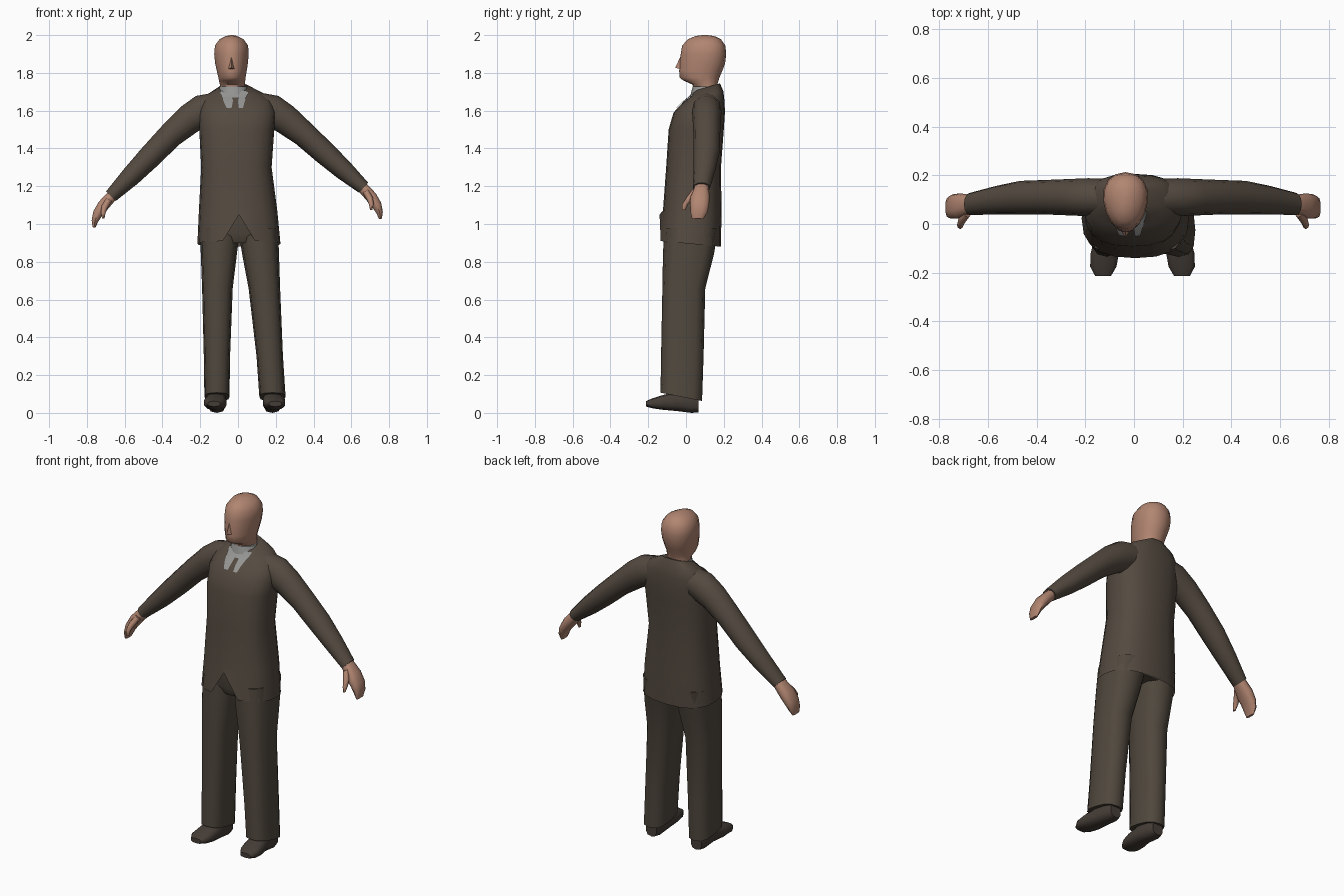
import bpy, bmesh, math
from mathutils import Vector
from mathutils.bvhtree import BVHTree


def material(name, rgb):
    m = bpy.data.materials.new(name)
    m.diffuse_color = (*rgb, 1)
    return m


JACKET = material("brown jacket cloth", (0.088, 0.068, 0.051))
TROUSER = material("brown trouser cloth", (0.080, 0.064, 0.047))
SKIN = material("skin", (0.44, 0.235, 0.165))
SHIRT = material("grey shirt", (0.30, 0.30, 0.295))
SHOE = material("dark shoe leather", (0.060, 0.047, 0.038))


def build(name, verts, faces, mat, angle=50):
    me = bpy.data.meshes.new(name)
    me.from_pydata(verts, [], faces)
    bm = bmesh.new()
    bm.from_mesh(me)
    bmesh.ops.recalc_face_normals(bm, faces=bm.faces)
    bm.to_mesh(me)
    bm.free()
    ob = bpy.data.objects.new(name, me)
    bpy.context.collection.objects.link(ob)
    me.materials.append(mat)
    bpy.ops.object.select_all(action='DESELECT')
    ob.select_set(True)
    bpy.context.view_layer.objects.active = ob
    bpy.ops.object.shade_smooth_by_angle(angle=math.radians(angle))
    return ob


def unit_ring(n, p):
    """Superellipse points; index 0 is at -v (the front)."""
    out = []
    for i in range(n):
        a = 2 * math.pi * i / n
        s, c = math.sin(a), -math.cos(a)
        out.append((math.copysign(abs(s) ** (2 / p), s), math.copysign(abs(c) ** (2 / p), c)))
    return out


def skin_rings(name, rings, mat, bottom=True, top=True, angle=50):
    n = len(rings[0])
    verts = [v for r in rings for v in r]
    faces = [(k * n + i, k * n + (i + 1) % n, (k + 1) * n + (i + 1) % n, (k + 1) * n + i)
             for k in range(len(rings) - 1) for i in range(n)]
    if bottom:
        faces.append(tuple(range(n)))
    if top:
        faces.append(tuple(range(len(verts) - n, len(verts))))
    return build(name, verts, faces, mat, angle)


def stack(rows, n=16, p=2.0, egg=0.0):
    """Rings from rows of z, x0, x1, y0, y1, tilt (tilt lifts the front)."""
    rings = []
    for z, x0, x1, y0, y1, tilt in rows:
        rings.append([Vector(((x0 + x1) / 2 + u * (x1 - x0) / 2 * (1 + egg * v),
                              (y0 + y1) / 2 + v * (y1 - y0) / 2, z - tilt * v))
                      for u, v in unit_ring(n, p)])
    return rings


def limb(name, rows, mat, n=10, p=2.0):
    """Tube along points in the xz plane: x, y, z, thickness, half depth in y."""
    pts = [Vector(r[:3]) for r in rows]
    rings = []
    for k, r in enumerate(rows):
        t = pts[min(k + 1, len(pts) - 1)] - pts[max(k - 1, 0)]
        side = Vector((-t.z, 0, t.x)).normalized()
        rings.append([pts[k] + side * u * r[3] + Vector((0, v * r[4], 0)) for u, v in unit_ring(n, p)])
    return skin_rings(name, rings, mat)


# Jacket body with split front hem
rings = stack([
    (0.895, -0.215, 0.225, -0.14, 0.185, 0.015),
    (1.07, -0.207, 0.208, -0.122, 0.188, 0),
    (1.30, -0.195, 0.178, -0.105, 0.185, 0),
    (1.50, -0.205, 0.192, -0.092, 0.20, 0),
    (1.59, -0.205, 0.20, -0.066, 0.206, 0),
    (1.65, -0.19, 0.18, -0.010, 0.204, 0),
    (1.69, -0.155, 0.135, 0.030, 0.198, -0.012),
    (1.725, -0.095, 0.058, 0.045, 0.180, -0.02)], n=20, p=2.5)
rings[0][0].z = 1.05
jacket = skin_rings("jacket", rings, JACKET, bottom=False)
surface = BVHTree.FromPolygons([v.co for v in jacket.data.vertices],
                               [p.vertices[:] for p in jacket.data.polygons])


def chest_panel(name, rows, mat, lift=0.004, cols=4):
    """Thin panel laid on the chest from rows of z, x0, x1."""
    verts = []
    for z, x0, x1 in rows:
        for j in range(cols + 1):
            x = x0 + (x1 - x0) * j / cols
            hit = surface.ray_cast(Vector((x, -1, z)), Vector((0, 1, 0)))[0]
            y = hit.y if hit else 0.06
            verts.append((x, y - lift, z + lift))
    w = cols + 1
    faces = [(k * w + j, k * w + j + 1, (k + 1) * w + j + 1, (k + 1) * w + j)
             for k in range(len(rows) - 1) for j in range(cols)]
    ob = build(name, verts, faces, mat)
    for poly in ob.data.polygons:
        if poly.normal.y > 0:
            poly.flip()
    return ob


# Shirt front, split by the dark tie
chest_panel("shirt_front", [(1.70, -0.095, 0.055), (1.685, -0.092, 0.052), (1.665, -0.085, 0.042)], SHIRT)
chest_panel("shirt_left_point", [(1.665, -0.085, -0.026), (1.64, -0.074, -0.028), (1.61, -0.060, -0.034)], SHIRT)
chest_panel("shirt_right_point", [(1.665, 0.0, 0.042), (1.64, 0.0, 0.034), (1.61, 0.004, 0.026)], SHIRT)
# Shirt collar, rising at the front of the neck
skin_rings("shirt_collar", stack([
    (1.67, -0.106, 0.060, 0.020, 0.165, 0.0),
    (1.70, -0.102, 0.055, 0.028, 0.165, 0.0),
    (1.728, -0.097, 0.046, 0.036, 0.165, 0.0)], n=16), SHIRT)

# Head and neck
skin_rings("head", stack([
    (1.69, -0.095, 0.036, 0.045, 0.165, 0),
    (1.738, -0.096, 0.036, 0.035, 0.165, 0),
    (1.756, -0.100, 0.038, -0.015, 0.170, 0.004),
    (1.775, -0.104, 0.040, -0.034, 0.177, 0),
    (1.81, -0.112, 0.046, -0.036, 0.192, 0),
    (1.85, -0.121, 0.052, -0.034, 0.207, 0),
    (1.90, -0.126, 0.057, -0.028, 0.213, 0),
    (1.945, -0.122, 0.053, -0.020, 0.208, 0),
    (1.978, -0.098, 0.030, 0.010, 0.185, 0),
    (1.995, -0.064, -0.004, 0.050, 0.150, 0),
    (2.0, -0.040, -0.028, 0.085, 0.115, 0)], n=16, p=2.1, egg=0.15), SKIN)
build("nose", [(-0.035, -0.030, 1.885), (-0.054, -0.026, 1.818), (-0.035, -0.057, 1.828),
               (-0.016, -0.026, 1.818), (-0.035, -0.015, 1.85)],
      [(0, 1, 2), (0, 2, 3), (1, 3, 2), (0, 4, 1), (0, 3, 4), (1, 4, 3)], SKIN)

# Sleeves and hands; one arm hangs a little lower
for name, s, drop in (("right", 1, 0.0), ("left", -1, 0.045)):
    def place(rows):
        return [(s * x - (0.008 if s < 0 else 0), y, z - drop * min(1, max(0, (x - 0.3) / 0.35)), a, b)
                for x, y, z, a, b in rows]
    limb(name + "_sleeve", place([
        (0.09, 0.11, 1.625, 0.075, 0.075), (0.18, 0.11, 1.597, 0.088, 0.078),
        (0.25, 0.11, 1.555, 0.079, 0.075), (0.35, 0.11, 1.475, 0.067, 0.071),
        (0.46, 0.108, 1.375, 0.062, 0.069), (0.56, 0.098, 1.285, 0.053, 0.058),
        (0.665, 0.082, 1.192, 0.036, 0.046)]), JACKET, n=12)
    limb(name + "_hand", place([
        (0.64, 0.084, 1.215, 0.027, 0.036), (0.672, 0.08, 1.18, 0.031, 0.041),
        (0.706, 0.074, 1.142, 0.032, 0.052), (0.735, 0.072, 1.10, 0.027, 0.050),
        (0.750, 0.068, 1.06, 0.018, 0.044), (0.754, 0.062, 1.027, 0.008, 0.030)]), SKIN, p=2.5)
    limb(name + "_thumb", place([
        (0.675, 0.050, 1.175, 0.018, 0.022), (0.698, 0.018, 1.135, 0.017, 0.020),
        (0.706, -0.004, 1.105, 0.013, 0.016), (0.705, -0.012, 1.075, 0.006, 0.009)]), SKIN, n=8)

# Trousers: hips and two straight legs
skin_rings("trouser_hips", stack([
    (0.90, -0.17, 0.185, -0.09, 0.15, 0), (0.95, -0.195, 0.205, -0.115, 0.165, 0),
    (1.10, -0.18, 0.18, -0.10, 0.16, 0)], n=16, p=2.5), TROUSER)
skin_rings("left_trouser_leg", stack([
    (0.085, -0.178, -0.045, -0.135, 0.085, 0.022), (0.30, -0.181, -0.042, -0.132, 0.093, 0),
    (0.66, -0.190, -0.028, -0.125, 0.102, 0), (0.84, -0.197, -0.006, -0.122, 0.148, 0),
    (0.98, -0.200, 0.012, -0.115, 0.172, 0)], n=12, p=2.7), TROUSER)
skin_rings("right_trouser_leg", stack([
    (0.085, 0.113, 0.252, -0.135, 0.085, 0.022), (0.30, 0.098, 0.238, -0.132, 0.093, 0),
    (0.66, 0.056, 0.223, -0.125, 0.102, 0), (0.84, 0.022, 0.217, -0.122, 0.148, 0),
    (0.98, 0.000, 0.212, -0.115, 0.172, 0)], n=12, p=2.7), TROUSER)

# Shoes: rows of y, outward shift, half width, sole z, top z
for name, s, cx in (("left", -1, -0.112), ("right", 1, 0.182)):
    rows = [(0.065, 0.0, 0.035, 0.003, 0.09), (0.03, 0.0, 0.047, 0.0, 0.11),
            (-0.05, 0.0, 0.050, 0.010, 0.115), (-0.12, 0.008, 0.060, 0.016, 0.095),
            (-0.175, 0.014, 0.056, 0.024, 0.078), (-0.213, 0.015, 0.034, 0.034, 0.062)]
    skin_rings(name + "_shoe", [[Vector((cx + s * o + u * w, y, (a + b) / 2 + v * (b - a) / 2))
                                 for u, v in unit_ring(10, 2.8)] for y, o, w, a, b in rows], SHOE)
